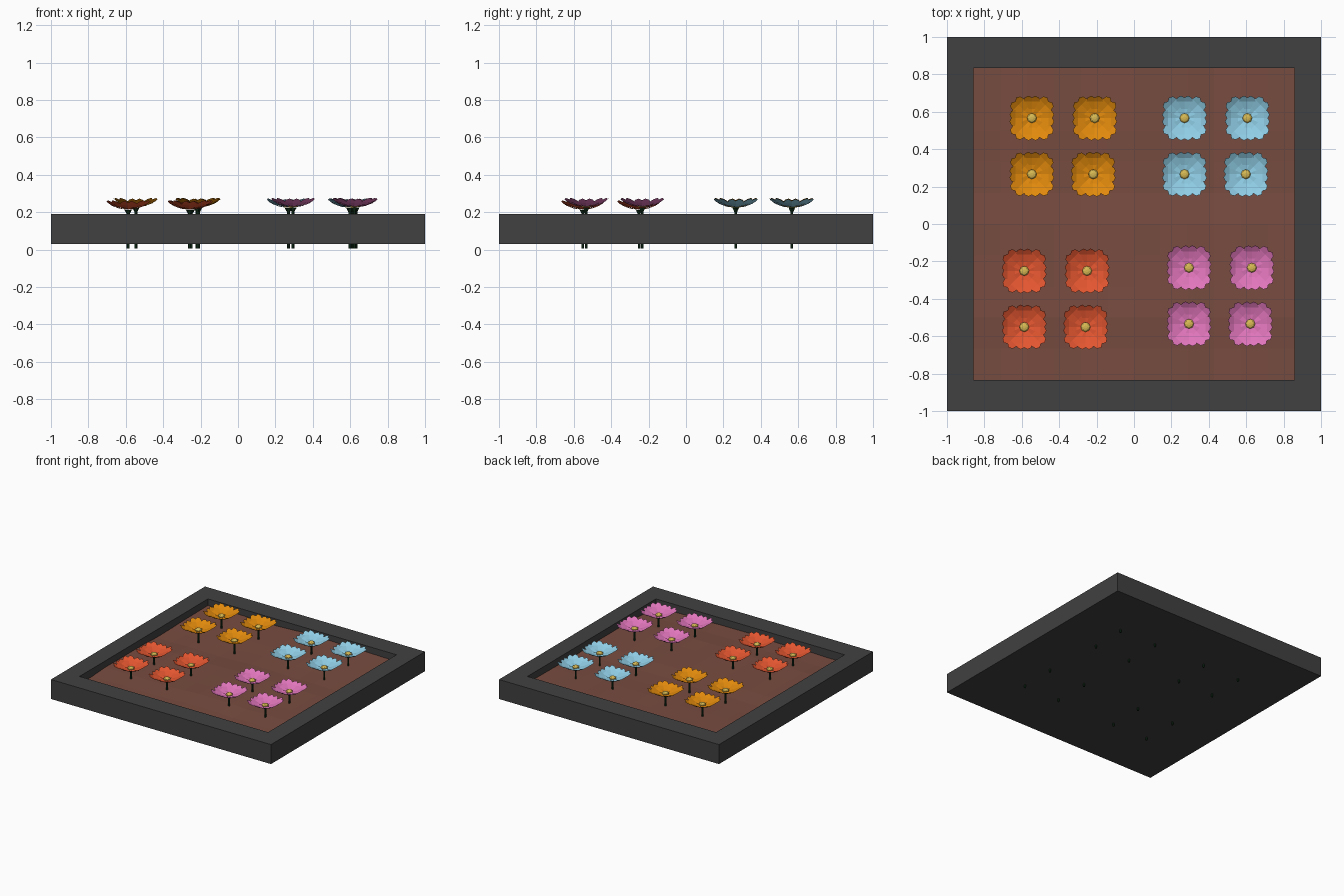
import bpy, bmesh, math, random

random.seed(4)
cube = bpy.data.objects.get("Cube")
if cube:
    bpy.data.objects.remove(cube)


def material(name, rgb):
    lin = [((c / 255 + 0.055) / 1.055) ** 2.4 for c in rgb] + [1]
    m = bpy.data.materials.new(name)
    m.use_nodes = True
    m.diffuse_color = lin
    m.node_tree.nodes["Principled BSDF"].inputs["Base Color"].default_value = lin
    return m


stone = material("dark stone", (65, 65, 65))
soil_mat = material("brown soil", (120, 76, 64))
green = material("dark green", (18, 48, 26))
yellow = material("pale yellow", (216, 186, 84))
orange = material("orange petal", (226, 138, 12))
blue = material("sky blue petal", (144, 206, 230))
red = material("red petal", (228, 86, 48))
pink = material("pink petal", (226, 118, 188))


def finish(bm, name, mats):
    me = bpy.data.meshes.new(name)
    bm.to_mesh(me)
    bm.free()
    for m in mats:
        me.materials.append(m)
    ob = bpy.data.objects.new(name, me)
    bpy.context.collection.objects.link(ob)
    return ob


# Planter frame: a low box with a sunken tray
BOTTOM, TOP, FLOOR = 0.03, 0.19, 0.07
HX, HY = 6 / 7, 5 / 6
bm = bmesh.new()


def ring(x, y, z):
    return [bm.verts.new((sx * x, sy * y, z))
            for sx, sy in ((-1, -1), (1, -1), (1, 1), (-1, 1))]


rings = [ring(1, 1, BOTTOM), ring(1, 1, TOP), ring(HX, HY, TOP), ring(HX, HY, FLOOR)]
for a, b in zip(rings, rings[1:]):
    for i in range(4):
        j = (i + 1) % 4
        bm.faces.new((a[i], a[j], b[j], b[i]))
bm.faces.new(rings[0][::-1])
bm.faces.new(rings[-1])
finish(bm, "planter_frame", [stone])

# Soil: gently uneven flat facets filling the tray
NX, NY = 12, 10
wave_x = [random.uniform(-0.007, 0.007) for _ in range(NX + 1)]
wave_y = [random.uniform(-0.007, 0.007) for _ in range(NY + 1)]
bm = bmesh.new()
grid = [[bm.verts.new((-HX + 2 * HX * i / NX, -HY + 2 * HY * j / NY,
                       0.135 + wave_x[i] + wave_y[j]))
         for j in range(NY + 1)] for i in range(NX + 1)]
for i in range(NX):
    for j in range(NY):
        bm.faces.new((grid[i][j], grid[i + 1][j], grid[i + 1][j + 1], grid[i][j + 1]))
finish(bm, "soil", [soil_mat])


def tube(bm, profile, sides, mat):
    """Turned shape from (radius, height) points, capped at both ends."""
    loops = [[bm.verts.new((r * math.cos(k * math.tau / sides),
                            r * math.sin(k * math.tau / sides), z))
              for k in range(sides)] for r, z in profile]
    faces = [bm.faces.new((a[k], a[(k + 1) % sides], b[(k + 1) % sides], b[k]))
             for a, b in zip(loops, loops[1:]) for k in range(sides)]
    faces += [bm.faces.new(loops[0][::-1]), bm.faces.new(loops[-1])]
    for f in faces:
        f.material_index = mat


# (distance out, half width, height of fold line, height of edges)
PETAL = [(0.010, 0.008, 0.224, 0.226), (0.05, 0.026, 0.230, 0.235),
         (0.09, 0.044, 0.245, 0.250), (0.112, 0.038, 0.261, 0.263)]


def petal(bm, angle, scale, lift):
    ca, sa = math.cos(angle), math.sin(angle)

    def vert(r, w, z):
        r *= scale
        return bm.verts.new((r * ca - w * sa, r * sa + w * ca, z + lift))

    rows = [(vert(r, -w, ze), vert(r, 0, zc), vert(r, w, ze)) for r, w, zc, ze in PETAL]
    for a, b in zip(rows, rows[1:]):
        for k in range(2):
            bm.faces.new((a[k], a[k + 1], b[k + 1], b[k]))
    # Toothed tip
    tip = [vert(0.122, w, 0.270) for w in (-0.018, 0.018)]
    last = rows[-1]
    bm.faces.new((last[0], last[1], tip[0]))
    bm.faces.new((last[1], last[2], tip[1]))


def flower(name, x, y, mat, lift):
    bm = bmesh.new()
    # Petals: longer ones on the diagonals, shorter ones between
    for k in range(8):
        diagonal = k % 2
        petal(bm, k * math.tau / 8, 1.12 if diagonal else 0.98, 0.004 * diagonal)
    # Flower centre, stem and cup beneath the petals
    tube(bm, [(0.026, 0.226), (0.026, 0.236), (0.019, 0.243), (0.008, 0.246)], 8, 1)
    tube(bm, [(0.008, 0.005 - lift), (0.008, 0.200), (0.020, 0.223)], 6, 2)
    ob = finish(bm, name, [mat, yellow, green])
    ob.location = (x, y, lift)


# Four beds of four flowers
beds = [("orange", -0.378, 0.416, orange, 0.003), ("blue", 0.438, 0.416, blue, 0.0),
        ("red", -0.419, -0.401, red, -0.010), ("pink", 0.462, -0.384, pink, 0.003)]
for colour, bx, by, mat, lift in beds:
    for sx, side in ((-1, "right"), (1, "left")):
        for sy, row in ((-1, "front"), (1, "back")):
            skew = -0.008 if (sx, sy) == (1, -1) else 0
            flower(f"{colour}_flower_{row}_{side}", bx + sx * 0.168 + skew,
                   by + sy * 0.15, mat, lift)
